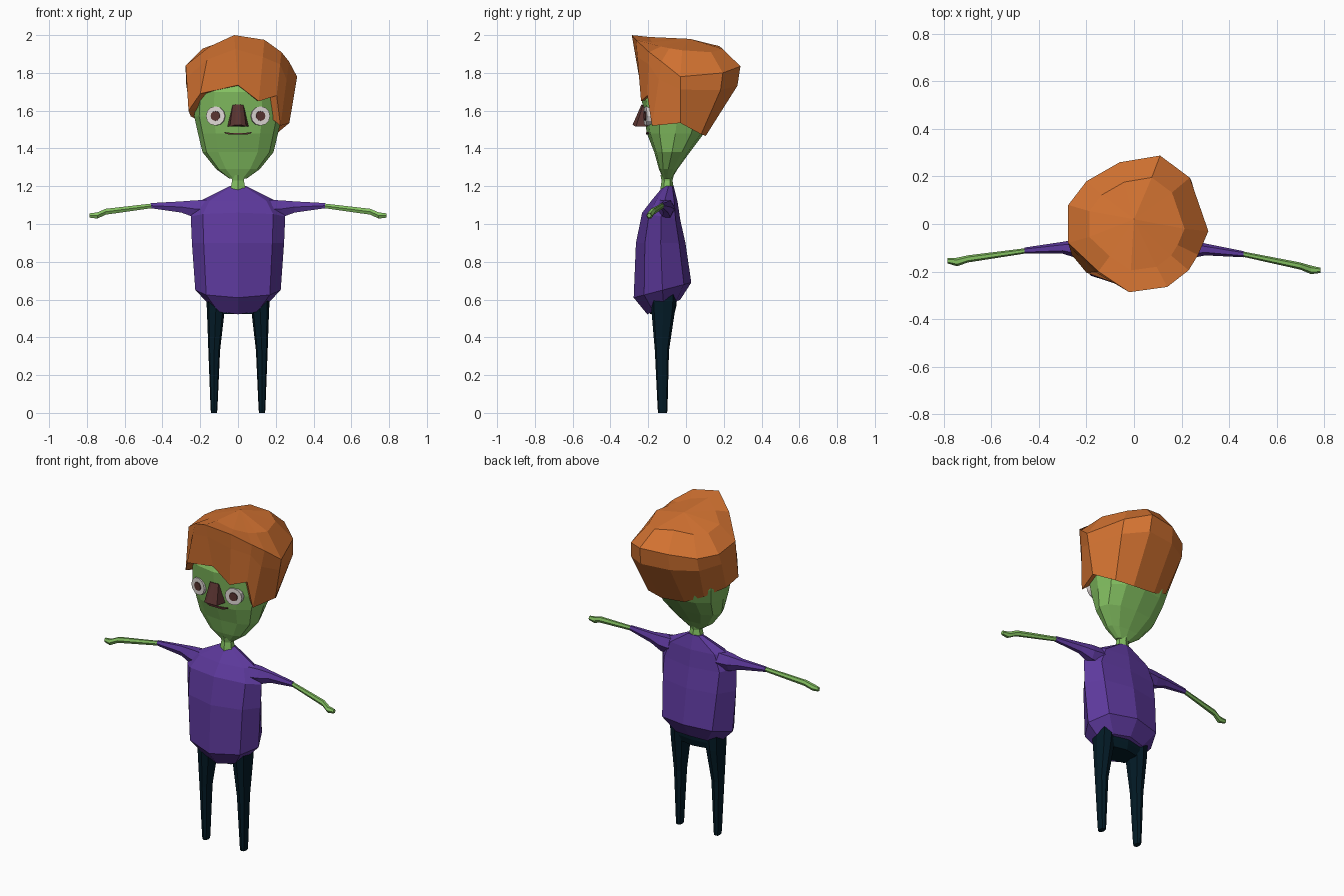
import bpy, bmesh, math
from mathutils import Vector


def material(name, rgb):
    m = bpy.data.materials.new(name)
    m.diffuse_color = (*rgb, 1)
    return m


SKIN = material("green skin", (0.23, 0.53, 0.12))
HAIR = material("orange hair", (0.67, 0.175, 0.032))
SHIRT = material("purple shirt", (0.11, 0.041, 0.335))
PANTS = material("dark teal trousers", (0.001, 0.011, 0.02))
MAROON = material("maroon", (0.10, 0.034, 0.03))
WHITE = material("eye white", (0.74, 0.69, 0.67))


def loft(name, rings, mat, start=None, end=None):
    """Skin equal-length rings; ends get a flat cap or a fan to a point."""
    bm = bmesh.new()
    rows = [[bm.verts.new(p) for p in r] for r in rings]
    n = len(rows[0])
    for a, b in zip(rows, rows[1:]):
        for i in range(n):
            j = (i + 1) % n
            bm.faces.new((a[i], a[j], b[j], b[i]))
    for row, tip in ((rows[0], start), (rows[-1], end)):
        if tip is None:
            bm.faces.new(row)
        else:
            t = bm.verts.new(tip)
            for i in range(n):
                bm.faces.new((row[i], row[(i + 1) % n], t))
    bmesh.ops.recalc_face_normals(bm, faces=bm.faces)
    me = bpy.data.meshes.new(name)
    bm.to_mesh(me)
    bm.free()
    me.materials.append(mat)
    ob = bpy.data.objects.new(name, me)
    bpy.context.collection.objects.link(ob)
    return ob


def level(zf, zb, xh, yf, yb, n, power=1.0, cx=0.0, front=None):
    """Horizontal oval ring, tilted from zf at the front to zb at the back.
    A larger front power gives a keeled front."""
    pts = []
    for i in range(n):
        a = 2 * math.pi * i / n
        s, c = math.sin(a), math.cos(a)
        s = math.copysign(abs(s) ** power, s)
        c = math.copysign(abs(c) ** (front if front and c > 0 else power), c)
        t = (1 - c) / 2
        pts.append((cx + xh * s, yf + (yb - yf) * t, zf + (zb - zf) * t))
    return pts


def limb(x, y, z, ry, rz, n=6):
    """Ring across a limb that runs along x."""
    return [(x, y + ry * math.cos(2 * math.pi * i / n),
             z + rz * math.sin(2 * math.pi * i / n)) for i in range(n)]


# Head and neck
loft("head", [level(z, z, xh, yf, yb, 12, 0.85) for z, xh, yf, yb in (
    (1.24, 0.045, -0.122, -0.075), (1.29, 0.115, -0.143, -0.045),
    (1.38, 0.188, -0.168, 0.02), (1.48, 0.212, -0.207, 0.095),
    (1.57, 0.232, -0.222, 0.13), (1.70, 0.225, -0.24, 0.16),
    (1.80, 0.15, -0.20, 0.12))], SKIN)
loft("neck", [level(z, z, r, -0.1 - r * 0.8, -0.1 + r * 0.8, 6) for z, r in (
    (1.17, 0.047), (1.20, 0.042), (1.23, 0.036), (1.26, 0.045))], SKIN)

# Hair: jagged hairline, wide crown edge, nearly flat top
hairline = [(0.0, -0.241, 1.735), (0.11, -0.238, 1.65), (0.205, -0.205, 1.68),
            (0.225, -0.18, 1.52), (0.272, -0.03, 1.535), (0.20, 0.08, 1.475),
            (0.09, 0.105, 1.467), (-0.06, 0.10, 1.48), (-0.17, 0.07, 1.53),
            (-0.25, -0.03, 1.57), (-0.262, -0.13, 1.60), (-0.20, -0.205, 1.69)]
crown = [(-0.02, -0.287, 2.0), (0.14, -0.265, 1.975), (0.23, -0.195, 1.91),
         (0.27, -0.13, 1.86), (0.313, -0.03, 1.78), (0.235, 0.195, 1.80),
         (0.11, 0.288, 1.835), (-0.06, 0.26, 1.83), (-0.20, 0.18, 1.81),
         (-0.277, 0.08, 1.82), (-0.277, -0.08, 1.84), (-0.15, -0.20, 1.94)]
mid = []
for a, b in zip(hairline, crown):  # the back bulges out below the crown
    p = Vector(a).lerp(Vector(b), 0.72)
    k = 1 + 0.15 * min(1, max(p.y, 0) / 0.2)
    mid.append((p.x * (1 + (k - 1) * 0.6), p.y * k, p.z))
top = [(x * 0.68, y * 0.68, 1.995 - 0.24 * abs(x) - 0.15 * max(y, 0))
       for x, y, z in crown]
loft("hair", [hairline, mid, crown, top], HAIR,
     start=(0, -0.03, 1.70), end=(0, 0.02, 1.98))

# Eyes: a white disc with a thin pupil plate, turned slightly outward
for side, s in (("left", -1), ("right", 1)):
    out = Vector((0.2 * s, -1, 0.0)).normalized()
    across = Vector((-out.y, out.x, 0))

    def disc(r, d, n=12):
        c = Vector((0.117 * s, -0.202, 1.572)) + out * d
        return [c + across * (r * math.cos(2 * math.pi * i / n))
                + Vector((0, 0, r * math.sin(2 * math.pi * i / n)))
                for i in range(n)]
    loft(side + "_eye", [disc(0.051, -0.02), disc(0.051, 0.014)], WHITE)
    loft(side + "_pupil", [disc(0.026, 0.013), disc(0.025, 0.018)], MAROON)

# Nose wedge and mouth strip
loft("nose", [
    [(-0.057, -0.20, 1.515), (-0.043, -0.265, 1.515), (-0.015, -0.283, 1.525),
     (0.015, -0.283, 1.525), (0.043, -0.265, 1.515), (0.057, -0.20, 1.515)],
    [(-0.036, -0.20, 1.625), (-0.028, -0.228, 1.63), (-0.01, -0.236, 1.632),
     (0.01, -0.236, 1.632), (0.028, -0.228, 1.63), (0.036, -0.20, 1.625)]],
    MAROON)
loft("mouth", [[(x, y, z - h), (x, y, z + h), (x, -0.17, z + h), (x, -0.17, z - h)]
               for x, y, z, h in ((-0.072, -0.206, 1.484, 0.003),
                                  (-0.045, -0.212, 1.478, 0.005),
                                  (0.045, -0.212, 1.478, 0.005),
                                  (0.072, -0.206, 1.484, 0.003))], MAROON)

# Shirt body, keeled and bellied at the front, tucked in at the hem
loft("shirt_body", [level(*r, 8, 0.85, 0.0, 1.3) for r in (
    (1.20, 1.20, 0.045, -0.12, -0.065), (1.125, 1.12, 0.20, -0.182, -0.045),
    (1.06, 1.02, 0.25, -0.232, -0.03), (0.90, 0.90, 0.244, -0.265, -0.003),
    (0.61, 0.69, 0.226, -0.277, 0.028), (0.522, 0.60, 0.14, -0.205, -0.03))],
    SHIRT)

# Sleeves and bare forearms (the right one reaches a little further forward)
for side, s, dy in (("left", -1, 0.0), ("right", 1, 1.0)):
    loft(side + "_sleeve", [limb(s * x, y, z, ry, rz) for x, y, z, ry, rz in (
        (0.16, -0.11, 1.08, 0.055, 0.055), (0.23, -0.105, 1.08, 0.042, 0.052),
        (0.30, -0.1 - 0.007 * dy, 1.09, 0.025, 0.034),
        (0.46, -0.112 - 0.015 * dy, 1.097, 0.013, 0.016))], SHIRT)
    loft(side + "_forearm", [limb(s * x, y, z, ry, rz) for x, y, z, ry, rz in (
        (0.45, -0.112 - 0.013 * dy, 1.097, 0.011, 0.014),
        (0.70, -0.147 - 0.03 * dy, 1.065, 0.015, 0.018),
        (0.745, -0.16 - 0.033 * dy, 1.045, 0.018, 0.019),
        (0.785, -0.155 - 0.04 * dy, 1.045, 0.011, 0.013))], SKIN)

# Trousers: hips and two tapering legs
loft("hips", [level(zf, zb, xh, yf, yb, 8, 0.8) for zf, zb, xh, yf, yb in (
    (0.524, 0.53, 0.10, -0.19, -0.06), (0.56, 0.57, 0.155, -0.193, -0.05),
    (0.66, 0.67, 0.165, -0.185, -0.045))], PANTS)
for side, s in (("left", -1), ("right", 1)):
    loft(side + "_leg", [level(z, z, xh, yf, yb, 8, 0.75, cx * s)
                         for z, cx, xh, yf, yb in (
        (0.0, 0.127, 0.016, -0.147, -0.10), (0.02, 0.127, 0.018, -0.15, -0.098),
        (0.33, 0.126, 0.031, -0.165, -0.09), (0.53, 0.118, 0.046, -0.182, -0.06),
        (0.65, 0.112, 0.058, -0.19, -0.05))], PANTS)
